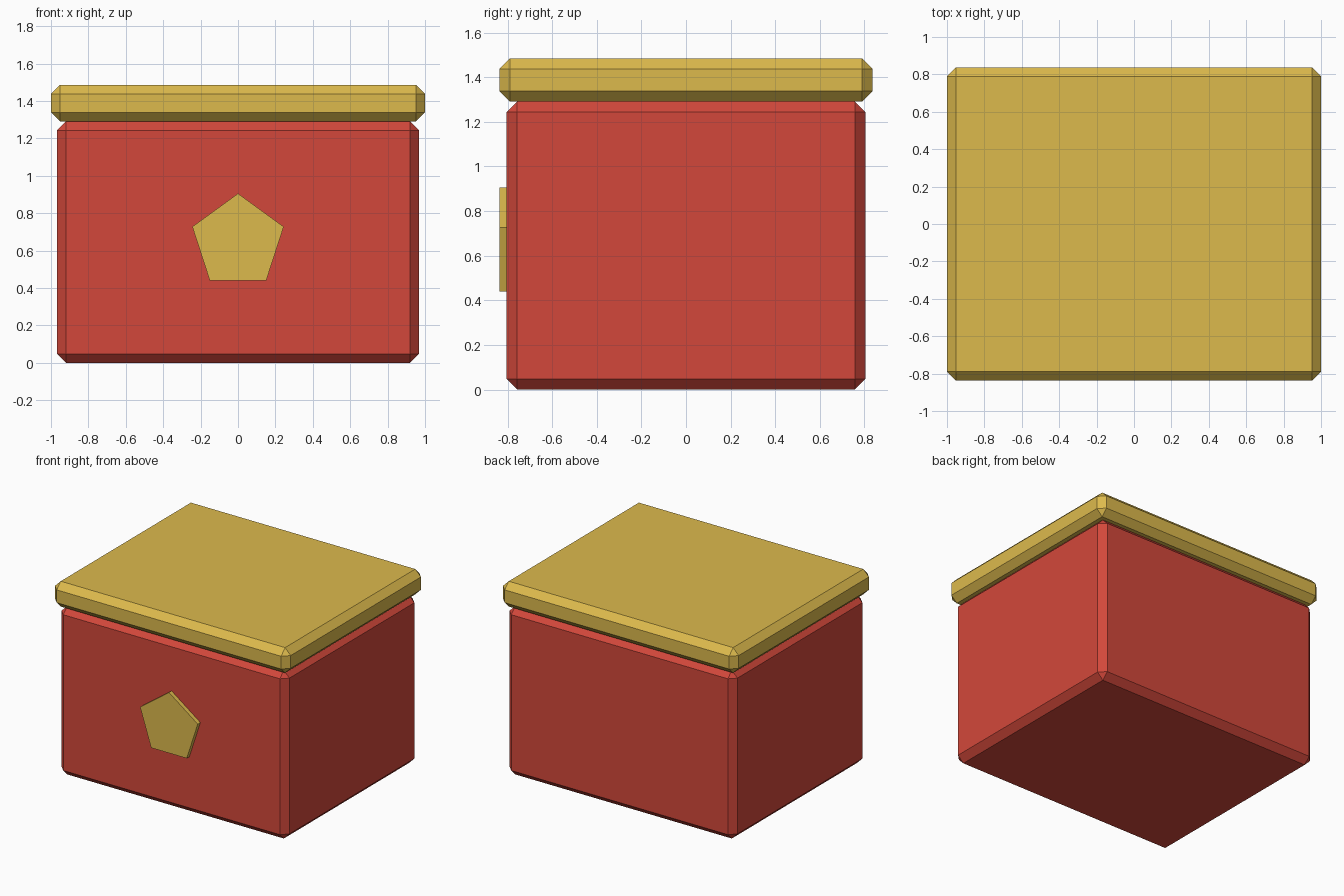
import bpy
import bmesh
import math
from mathutils import Matrix

if "Cube" in bpy.data.objects:
    bpy.data.objects.remove(bpy.data.objects["Cube"])


def material(name, color):
    mat = bpy.data.materials.new(name)
    mat.diffuse_color = (*color, 1.0)
    mat.use_nodes = True
    mat.node_tree.nodes["Principled BSDF"].inputs["Base Color"].default_value = mat.diffuse_color
    return mat


red = material("red", (0.65, 0.064, 0.043))
gold = material("gold", (0.72, 0.49, 0.073))


def add_object(name, bm, mat):
    mesh = bpy.data.meshes.new(name)
    bmesh.ops.recalc_face_normals(bm, faces=bm.faces)
    bm.to_mesh(mesh)
    bm.free()
    mesh.materials.append(mat)
    obj = bpy.data.objects.new(name, mesh)
    bpy.context.collection.objects.link(obj)
    return obj


def chamfered_box(name, half_x, half_y, z0, z1, mat, chamfer=0.048):
    bm = bmesh.new()
    place = Matrix.Translation((0, 0, (z0 + z1) / 2))
    size = Matrix.Diagonal((2 * half_x, 2 * half_y, z1 - z0, 1))
    bmesh.ops.create_cube(bm, size=1, matrix=place @ size)
    bmesh.ops.bevel(bm, geom=bm.edges[:], offset=chamfer, offset_type='OFFSET',
                    segments=1, profile=0.5, affect='EDGES')
    return add_object(name, bm, mat)


# Box body and overhanging lid
chamfered_box("box_body", 0.967, 0.805, 0.0, 1.291, red)
chamfered_box("box_lid", 1.0, 0.837, 1.291, 1.485, gold)

# Five-sided clasp on the front, point up
bm = bmesh.new()
radius, center_z = 0.257, 0.648
ring = [bm.verts.new((radius * math.sin(i * math.tau / 5), -0.837,
                      center_z + radius * math.cos(i * math.tau / 5)))
        for i in range(5)]
face = bm.faces.new(ring)
extruded = bmesh.ops.extrude_face_region(bm, geom=[face], use_keep_orig=True)
bmesh.ops.translate(bm, vec=(0, 0.064, 0),
                    verts=[g for g in extruded["geom"] if isinstance(g, bmesh.types.BMVert)])
add_object("front_clasp", bm, gold)
